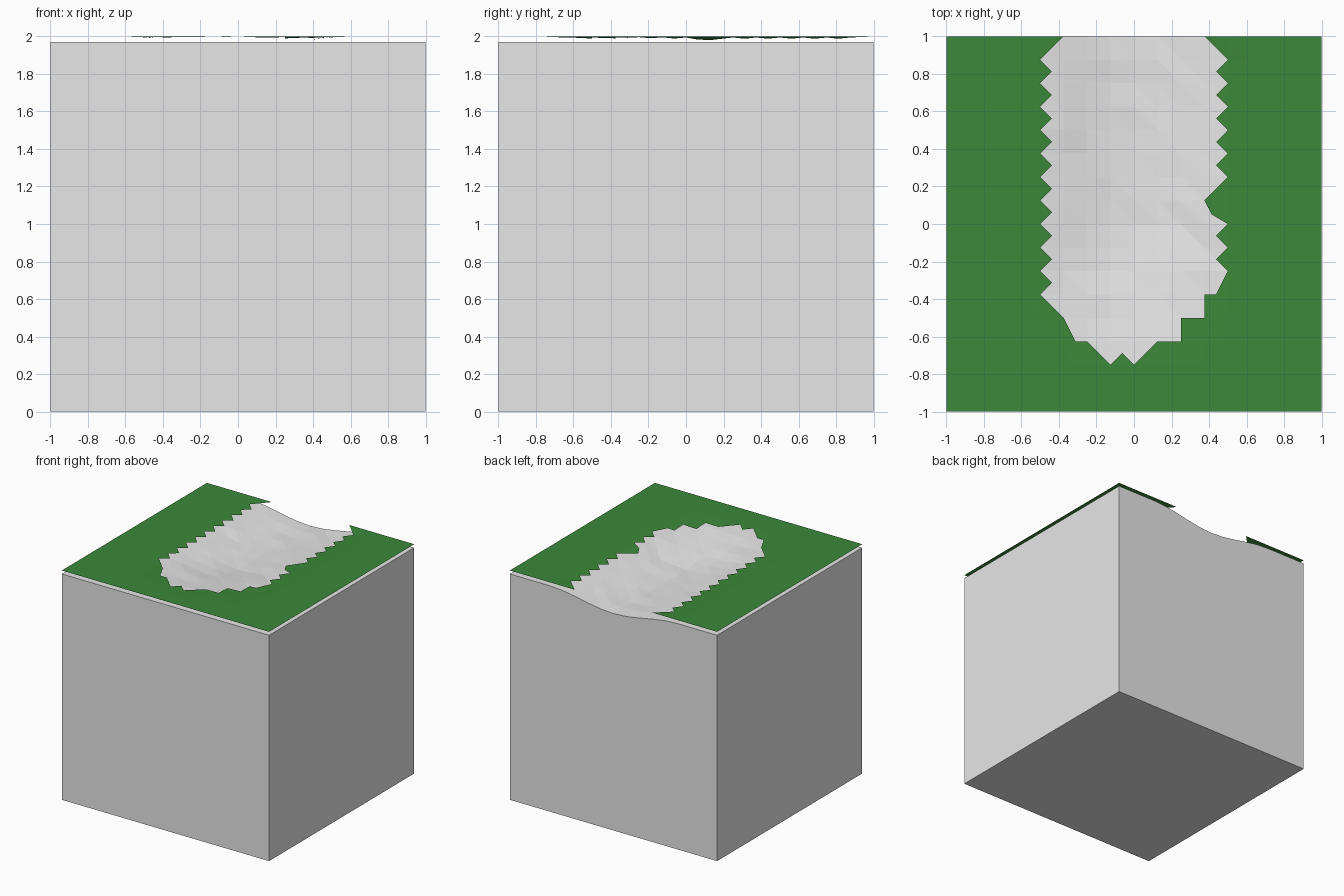
import bpy, bmesh, math, random
from mathutils import Vector
from mathutils.geometry import delaunay_2d_cdt

if "Cube" in bpy.data.objects:
    bpy.data.objects.remove(bpy.data.objects["Cube"])

random.seed(4)


def material(name, rgb):
    m = bpy.data.materials.new(name)
    m.diffuse_color = (*rgb, 1)
    m.use_nodes = True
    m.node_tree.nodes["Principled BSDF"].inputs["Base Color"].default_value = m.diffuse_color
    return m


def add_object(name, bm, mat):
    mesh = bpy.data.meshes.new(name)
    bm.to_mesh(mesh)
    bm.free()
    mesh.materials.append(mat)
    ob = bpy.data.objects.new(name, mesh)
    bpy.context.collection.objects.link(ob)
    return ob


def dip(x, y):
    """Depth of the worn trough: rounded across, ramping up at the front end."""
    across = 0.5 + 0.5 * math.cos(math.pi * min(1, abs(x) / 0.62))
    t = max(0, min(1, (y + 0.82) / 0.9))
    return 0.078 * across * t * t * (3 - 2 * t)


earth = material("pale_earth", (0.8, 0.8, 0.8))
grass = material("grass_green", (0.044, 0.246, 0.041))

# Earth block: gridded top with the trough, extruded down to a flat base
bm = bmesh.new()
bmesh.ops.create_grid(bm, x_segments=16, y_segments=16, size=1)
bmesh.ops.triangulate(bm, faces=bm.faces[:], quad_method='ALTERNATE')
rim = [e for e in bm.edges if e.is_boundary]
for v in bm.verts:
    d = dip(v.co.x, v.co.y)
    inside = d > 0.01 and v.co.y < 0.99
    v.co.z = 1.97 - d + (random.uniform(-0.004, 0.004) if inside else 0)
walls = bmesh.ops.extrude_edge_only(bm, edges=rim)["geom"]
for v in walls:
    if isinstance(v, bmesh.types.BMVert):
        v.co.z = 0
base_edges = [e for e in bm.edges if all(v.co.z == 0 for v in e.verts)]
bmesh.ops.contextual_create(bm, geom=base_edges)
bmesh.ops.recalc_face_normals(bm, faces=bm.faces[:])
add_object("earth_block", bm, earth)

# Ragged outline of the opening in the grass, from back left to back right
outline = [(-0.375, 1)]
for i in range(11):
    y = 0.875 - i * 0.125
    outline.append((-0.5, y))
    if i < 10:
        outline.append((-0.4375, y - 0.0625))
outline += [(-0.375, -0.5), (-0.3125, -0.625), (-0.25, -0.625), (-0.125, -0.75),
            (-0.0625, -0.6875), (0, -0.75), (0.125, -0.625), (0.25, -0.625),
            (0.25, -0.5), (0.375, -0.5), (0.375, -0.375), (0.4375, -0.375),
            (0.5, -0.25), (0.4375, -0.1875), (0.5, -0.125), (0.4375, -0.0625),
            (0.5, 0), (0.415, 0.05), (0.375, 0.125)]
for i in range(6):
    y = 0.25 + i * 0.125
    outline.append((0.5, y))
    if i < 5:
        outline.append((0.4375, y + 0.0625))
outline.append((0.375, 1))


def in_opening(x, y):
    hit = False
    for (x1, y1), (x2, y2) in zip(outline, outline[1:] + outline[:1]):
        if (y1 > y) != (y2 > y) and x < (x2 - x1) * (y - y1) / (y2 - y1) + x1:
            hit = not hit
    return hit


# Grass: thin open sheet floating just over the earth, sagging near the opening
points = [Vector(p) for p in outline]
edges = [(i, i + 1) for i in range(len(outline) - 1)]
for i in range(17):
    for j in range(17):
        p = (-1 + i / 8, -1 + j / 8)
        if p not in outline and not in_opening(*p):
            points.append(Vector(p))
verts, _, faces, *_ = delaunay_2d_cdt(points, edges, [], 0, 1e-5)
bm = bmesh.new()
bvs = [bm.verts.new((p.x, p.y, 2 - (0.75 * dip(p.x, p.y) if p.y < 0.99 else 0)))
       for p in verts]
for f in faces:
    c = sum((verts[i] for i in f), Vector((0, 0))) / len(f)
    if not in_opening(c.x, c.y):
        bm.faces.new([bvs[i] for i in f])
bmesh.ops.delete(bm, geom=[v for v in bm.verts if not v.link_faces], context='VERTS')
for f in bm.faces:
    f.normal_update()
    if f.normal.z < 0:
        f.normal_flip()
add_object("grass_sheet", bm, grass)
